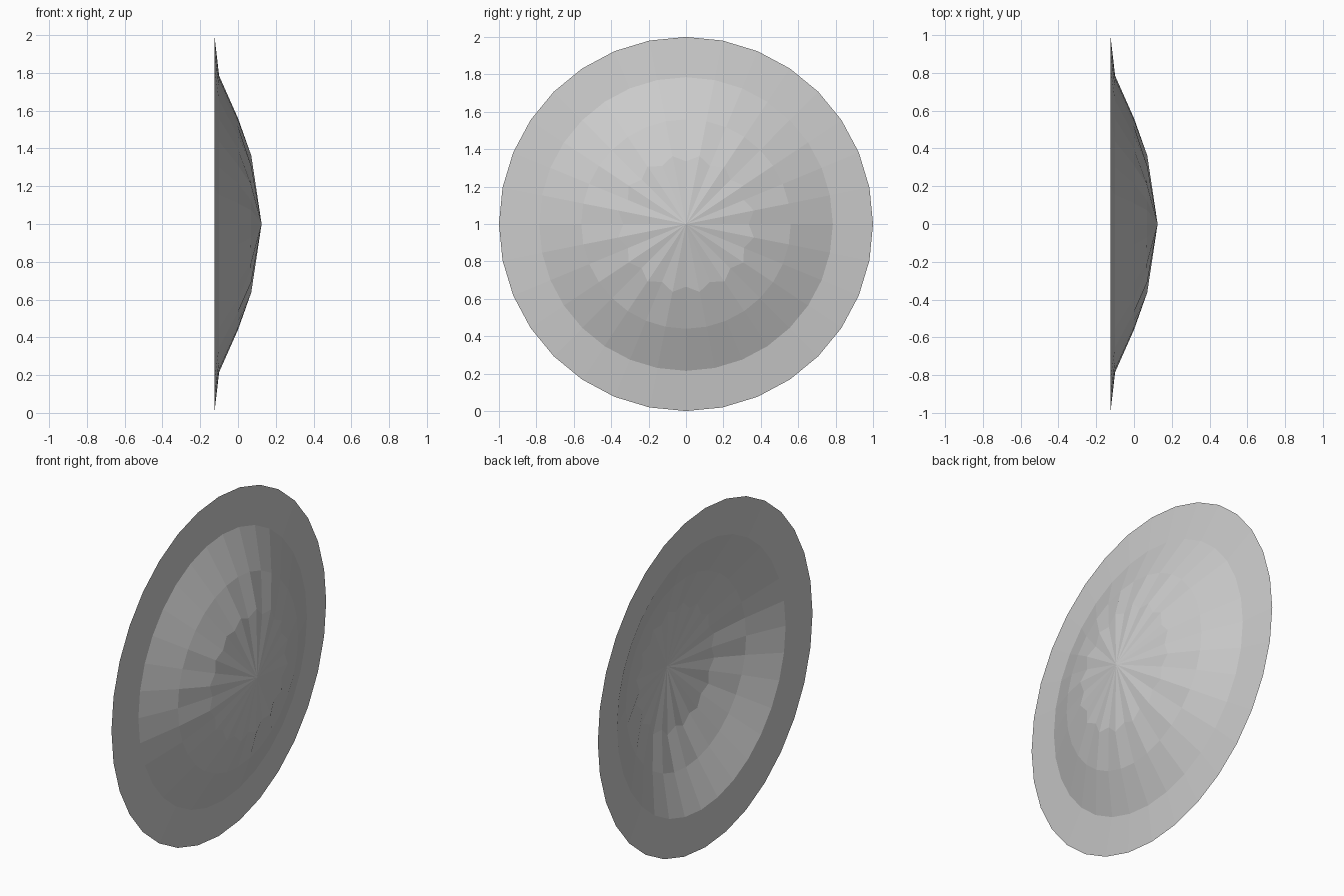
import bpy, bmesh
from math import sin, cos, pi

if "Cube" in bpy.data.objects:
    bpy.data.objects.remove(bpy.data.objects["Cube"])

SIDES = 32
# (even radius, odd radius, even x, odd x) from rim to crown
RINGS = [
    (1.0, 1.0, -0.125, -0.125),
    (0.785, 0.785, -0.10, -0.10),
    (0.56, 0.56, 0.0, 0.0),
    (0.335, 0.37, 0.068, 0.07),
]

bm = bmesh.new()

# Concentric rings around the x axis, the inner one zigzagging
rings = []
for re, ro, xe, xo in RINGS:
    ring = []
    for i in range(SIDES):
        a = 2 * pi * i / SIDES
        r, x = (ro, xo) if i % 2 else (re, xe)
        ring.append(bm.verts.new((x, r * sin(a), 1 + r * cos(a))))
    rings.append(ring)
tip = bm.verts.new((0.125, 0, 1))

# Bands between rings, then the fan to the centre
for outer, inner in zip(rings, rings[1:]):
    for i in range(SIDES):
        j = (i + 1) % SIDES
        bm.faces.new((outer[j], outer[i], inner[i], inner[j]))
for i in range(SIDES):
    bm.faces.new((rings[-1][(i + 1) % SIDES], rings[-1][i], tip))
bmesh.ops.recalc_face_normals(bm, faces=bm.faces)

mesh = bpy.data.meshes.new("shallow_dish")
bm.to_mesh(mesh)
bm.free()
bpy.context.collection.objects.link(bpy.data.objects.new("shallow_dish", mesh))
